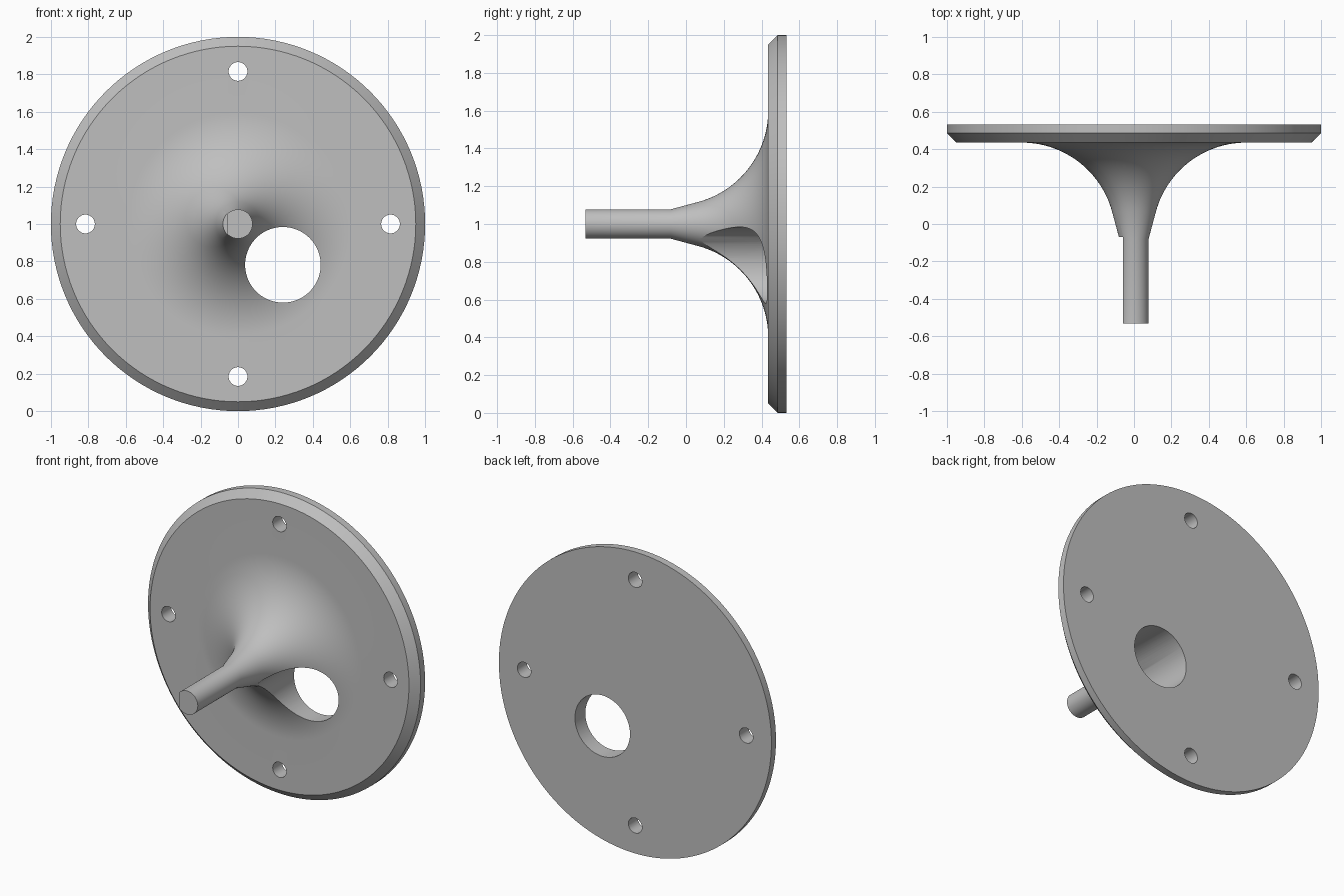
import bpy, bmesh
from math import radians, sin, cos, tan, pi
from mathutils import Vector, Matrix

default = bpy.data.objects.get("Cube")
if default:
    bpy.data.objects.remove(default, do_unlink=True)

AXIS_Z = 1.0
FRONT, BACK = -0.533, 0.533
PLATE_Y, CHAMFER = 0.435, 0.05
SHAFT_R, SHAFT_END = 0.078, -0.08
FLARE_R, TAPER = 0.5, radians(15)

grey = bpy.data.materials.new("plain grey")
grey.use_nodes = True
colour = (0.52, 0.52, 0.52, 1)
grey.diffuse_color = colour
grey.node_tree.nodes["Principled BSDF"].inputs["Base Color"].default_value = colour


def make_object(name, bm):
    mesh = bpy.data.meshes.new(name)
    bmesh.ops.recalc_face_normals(bm, faces=bm.faces)
    bm.to_mesh(mesh)
    bm.free()
    mesh.materials.append(grey)
    obj = bpy.data.objects.new(name, mesh)
    bpy.context.collection.objects.link(obj)
    return obj


def lathe(name, profile, steps=128):
    """Turn (radius, y) points about the horizontal axis."""
    bm = bmesh.new()
    verts = [bm.verts.new((r, y, AXIS_Z)) for r, y in profile]
    edges = [bm.edges.new(pair) for pair in zip(verts, verts[1:])]
    bmesh.ops.spin(bm, geom=verts + edges, cent=(0, 0, AXIS_Z),
                   axis=(0, 1, 0), angle=2 * pi, steps=steps)
    bmesh.ops.remove_doubles(bm, verts=bm.verts, dist=1e-5)
    return make_object(name, bm)


def cut(target, bm):
    """Subtract a temporary solid from the target."""
    cutter = make_object("cutter", bm)
    cutter.hide_render = True
    mod = target.modifiers.new("cut", 'BOOLEAN')
    mod.operation, mod.solver, mod.object = 'DIFFERENCE', 'EXACT', cutter
    bpy.context.view_layer.objects.active = target
    bpy.ops.object.modifier_apply(modifier=mod.name)
    bpy.data.objects.remove(cutter, do_unlink=True)


def cut_hole(target, x, z, radius, segments):
    bm = bmesh.new()
    place = Matrix.Translation((x, 0, z)) @ Matrix.Rotation(pi / 2, 4, 'X')
    bmesh.ops.create_cone(bm, cap_ends=True, segments=segments, radius1=radius,
                          radius2=radius, depth=3, matrix=place)
    cut(target, bm)


# Shaft, short taper, round flare and chamfered plate as one turned body
arc_y = PLATE_Y - FLARE_R
taper_r = SHAFT_R + (arc_y + FLARE_R * sin(TAPER) - SHAFT_END) * tan(TAPER)
arc_r = taper_r + FLARE_R * cos(TAPER)
profile = [(0, FRONT), (SHAFT_R, FRONT), (SHAFT_R, SHAFT_END)]
STEPS = 28
for i in range(STEPS + 1):
    a = TAPER + (pi / 2 - TAPER) * i / STEPS
    profile.append((arc_r - FLARE_R * cos(a), arc_y + FLARE_R * sin(a)))
profile += [(1 - CHAMFER, PLATE_Y), (1, PLATE_Y + CHAMFER), (1, BACK), (0, BACK)]
body = lathe("flanged_shaft", profile)

# Flat along the shaft's right side
bm = bmesh.new()
flat_x, flat_end = -0.058, -0.07
bmesh.ops.create_cube(bm, size=1, matrix=Matrix.Translation(
    (flat_x - 0.5, flat_end - 0.5, AXIS_Z)))
cut(body, bm)

# Large offset opening and four bolt holes
cut_hole(body, 0.24, 0.782, 0.202, 96)
for i in range(4):
    a = i * pi / 2
    cut_hole(body, 0.815 * cos(a), AXIS_Z + 0.815 * sin(a), 0.05, 40)

# Smooth curved surfaces with crisp edges
bpy.ops.object.select_all(action='DESELECT')
body.select_set(True)
bpy.context.view_layer.objects.active = body
bpy.ops.object.shade_smooth_by_angle(angle=radians(25))
